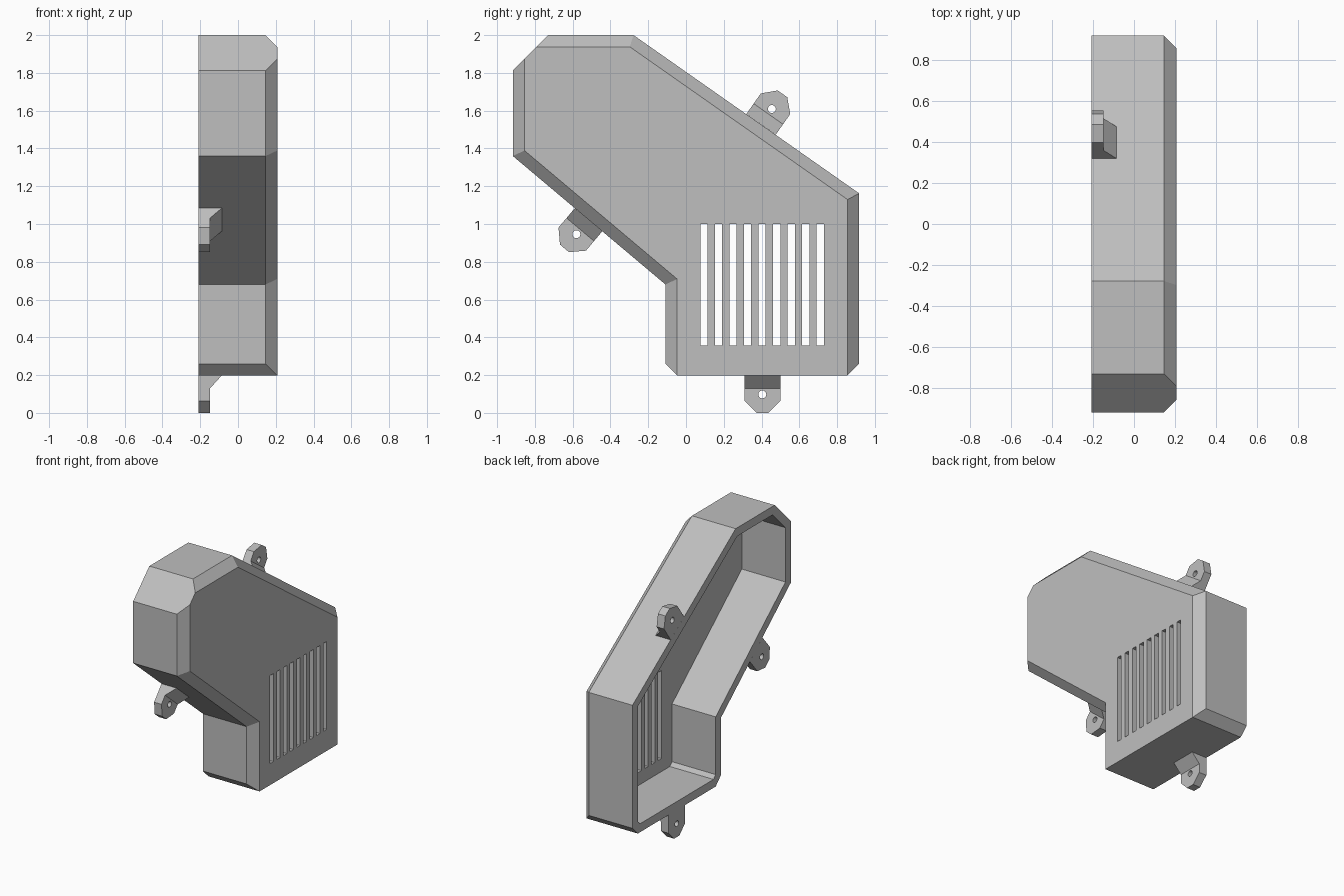
import bpy, bmesh, math
from mathutils import Vector, Matrix
from mathutils.geometry import intersect_line_line_2d, intersect_line_line

cube = bpy.data.objects.get("Cube")
if cube:
    bpy.data.objects.remove(cube, do_unlink=True)

BACK, SHOULDER, FACE = -0.208, 0.146, 0.208   # x of rim, chamfer start, front panel
C = 0.062                                     # wall thickness and chamfer size

grey = bpy.data.materials.new("light grey plastic")
grey.use_nodes = True
colour = (0.52, 0.52, 0.52, 1)
grey.diffuse_color = colour
grey.node_tree.nodes["Principled BSDF"].inputs["Base Color"].default_value = colour


def make_object(name, bm):
    bmesh.ops.recalc_face_normals(bm, faces=bm.faces)
    mesh = bpy.data.meshes.new(name)
    bm.to_mesh(mesh)
    bm.free()
    mesh.materials.append(grey)
    obj = bpy.data.objects.new(name, mesh)
    bpy.context.collection.objects.link(obj)
    return obj


def cut(obj, cutter):
    """Subtract the cutter, keep the result and discard the cutter."""
    mod = obj.modifiers.new("cut", 'BOOLEAN')
    mod.operation, mod.solver, mod.object = 'DIFFERENCE', 'EXACT', cutter
    cutter.hide_render = True
    depsgraph = bpy.context.evaluated_depsgraph_get()
    result = bpy.data.meshes.new_from_object(obj.evaluated_get(depsgraph))
    obj.modifiers.clear()
    obj.data = result
    bpy.data.objects.remove(cutter, do_unlink=True)


def inset(points, distances):
    """Move each edge of a counter-clockwise outline inwards by its distance."""
    lines = []
    for i, (p, d) in enumerate(zip(points, distances)):
        q = points[(i + 1) % len(points)]
        along = (q - p).normalized()
        shift = Vector((-along.y, along.x)) * d
        lines.append(((p + shift).to_3d(), (q + shift).to_3d()))
    return [intersect_line_line(*lines[i - 1], *lines[i])[0].to_2d()
            for i in range(len(lines))]


# Housing: outline in (y, z), counter-clockwise from the bottom front corner
outline = [Vector(p) for p in (
    (-0.109 + C, 0.198), (0.917 - C, 0.198), (0.917, 0.198 + C), (0.917, 1.162),
    (-0.278, 2.0), (-0.73, 2.0), (-0.917, 1.813), (-0.917, 1.36),
    (-0.109, 0.68), (-0.109, 0.198 + C))]
plain_edges = {0, 1, 5, 9}                    # edges without a panel chamfer
panel = inset(outline, [0 if i in plain_edges else C for i in range(len(outline))])
cavity = inset(outline, [C] * len(outline))

bm = bmesh.new()
rings = [[bm.verts.new((x, p.x, p.y)) for p in pts] for x, pts in (
    (FACE, panel), (SHOULDER, outline), (BACK, outline),
    (BACK, cavity), (SHOULDER, cavity))]
for a, b in zip(rings, rings[1:]):
    for i in range(len(a)):
        j = (i + 1) % len(a)
        bm.faces.new((a[i], a[j], b[j], b[i]))
bm.faces.new(rings[0])
bm.faces.new(rings[-1])
bmesh.ops.remove_doubles(bm, verts=bm.verts, dist=0.001)
bmesh.ops.dissolve_degenerate(bm, edges=bm.edges, dist=0.0005)
housing = make_object("housing", bm)

# Row of vent slots through the panel
bm = bmesh.new()
for i in range(9):
    place = Matrix.Translation((0.2, 0.095 + 0.077 * i, 0.678))
    bmesh.ops.create_cube(bm, size=1, matrix=place @ Matrix.Diagonal((0.3, 0.038, 0.645, 1)))
cut(housing, make_object("slot_cutter", bm))


def mounting_tab(name, y, z, out_y, out_z):
    """Flat lug with a wedge at its root, pointing outwards from a wall."""
    out = Vector((0, out_y, out_z)).normalized()
    across = out.cross(Vector((1, 0, 0)))
    base = Vector((0, y, z))
    plate, half, length = BACK + 0.06, 0.095, 0.198
    side = [(BACK, 0), (-0.086, 0), (plate, 0.068), (plate, length), (BACK, length)]
    bm = bmesh.new()
    ends = [[bm.verts.new(base + Vector((x, 0, 0)) + out * v + across * u) for x, v in side]
            for u in (-half, half)]
    for end in ends:
        bm.faces.new(end)
    for i in range(len(side)):
        j = (i + 1) % len(side)
        bm.faces.new((ends[0][i], ends[0][j], ends[1][j], ends[1][i]))
    bmesh.ops.recalc_face_normals(bm, faces=bm.faces)
    tip = [bm.edges.get((end[3], end[4])) for end in ends]
    bmesh.ops.bevel(bm, geom=tip, offset=0.064, segments=1, affect='EDGES')
    tab = make_object(name, bm)

    # Screw hole
    bm = bmesh.new()
    centre = base + out * 0.1 + Vector((plate, 0, 0))
    bmesh.ops.create_cone(bm, cap_ends=True, segments=24, radius1=0.021, radius2=0.021,
                          depth=0.3, matrix=Matrix.Translation(centre)
                          @ Matrix.Rotation(math.pi / 2, 4, 'Y'))
    cut(tab, make_object("hole_cutter", bm))


mounting_tab("bottom_tab", 0.404, 0.198, 0, -1)
mounting_tab("upper_tab", 0.397, 1.527, 0.838, 1.195)
mounting_tab("front_tab", -0.516, 1.0225, -0.68, -0.808)
